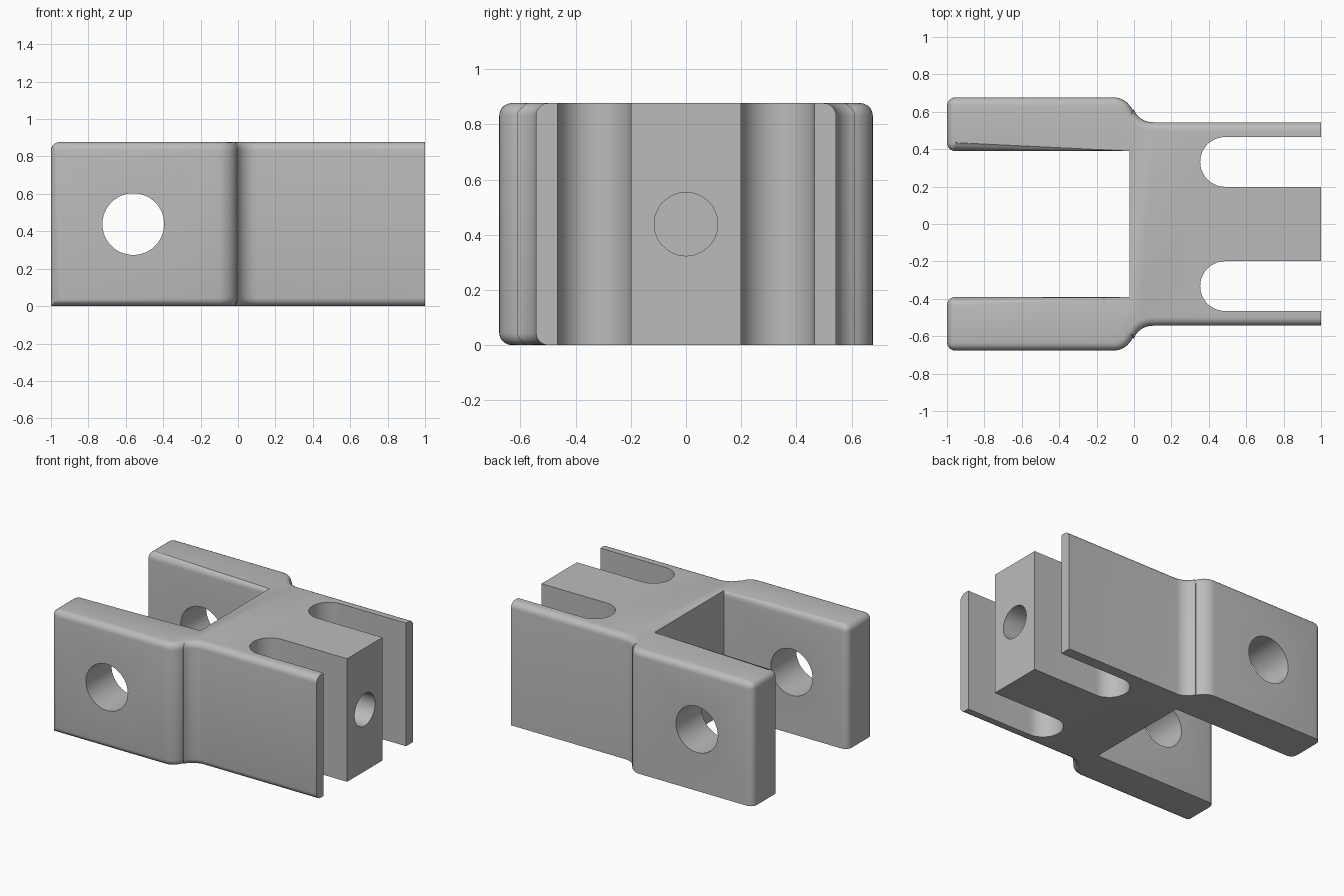
import bpy, bmesh
from math import cos, sin, radians, pi
from mathutils import Matrix

old = bpy.data.objects.get("Cube")
if old:
    bpy.data.objects.remove(old, do_unlink=True)

HEIGHT = 0.877
MID = HEIGHT / 2
ARM_OUT, ARM_IN, WALL_OUT = 0.677, 0.39, 0.544
POCKET_X = -0.025
FILLET = 0.045

metal = bpy.data.materials.new("plain grey")
metal.use_nodes = True
grey = (0.5, 0.5, 0.5, 1)
metal.diffuse_color = grey
metal.node_tree.nodes["Principled BSDF"].inputs["Base Color"].default_value = grey


def finish(bm, name):
    bmesh.ops.recalc_face_normals(bm, faces=bm.faces)
    mesh = bpy.data.meshes.new(name)
    bm.to_mesh(mesh)
    bm.free()
    mesh.materials.append(metal)
    obj = bpy.data.objects.new(name, mesh)
    bpy.context.collection.objects.link(obj)
    return obj


def arc(cx, cy, r, a0, a1, steps):
    angles = [radians(a0 + (a1 - a0) * i / steps) for i in range(steps + 1)]
    return [(cx + r * cos(a), cy + r * sin(a)) for a in angles]


def extrude(points, z0, z1):
    bm = bmesh.new()
    face = bm.faces.new([bm.verts.new((x, y, z0)) for x, y in points])
    result = bmesh.ops.extrude_face_region(bm, geom=[face])
    top = [v for v in result["geom"] if isinstance(v, bmesh.types.BMVert)]
    bmesh.ops.translate(bm, verts=top, vec=(0, 0, z1 - z0))
    bmesh.ops.recalc_face_normals(bm, faces=bm.faces)
    return bm


# Bracket outline: stepped flank with a soft shoulder, mirrored across y
R = 0.11
half = [(POCKET_X, ARM_IN), (-1, ARM_IN), (-1, ARM_OUT)]
half += arc(-0.11, ARM_OUT - R, R, 90, 22, 8)
half += arc(0.10, WALL_OUT + R, R, 202, 270, 8)
half += [(1, WALL_OUT)]
outline = half + [(x, -y) for x, y in reversed(half)]
bm = extrude(outline, 0, HEIGHT)


# Rounded edges: whole top rim except the cross wall and the far end,
# the arm tips, and the lower rim of the front flank
def is_rounded(edge):
    a, b = (v.co for v in edge.verts)
    mid = (a + b) / 2
    if abs(a.z - b.z) > 0.1:
        return mid.x < -0.99
    if abs(mid.y) < 0.1:
        return False
    if mid.z > MID:
        return True
    return mid.y < -0.5 and abs(a.x - b.x) > 0.001


bmesh.ops.bevel(bm, geom=[e for e in bm.edges if is_rounded(e)], offset=FILLET,
                offset_type='OFFSET', segments=5, profile=0.5,
                affect='EDGES', clamp_overlap=False)
body = finish(bm, "clevis_bracket")


# Cutters
def cylinder(name, radius, length, centre, axis):
    bm = bmesh.new()
    turn = Matrix.Rotation(pi / 2, 4, axis)
    bmesh.ops.create_cone(bm, cap_ends=True, segments=48, radius1=radius, radius2=radius,
                          depth=length, matrix=Matrix.Translation(centre) @ turn)
    return finish(bm, name)


cutters = [cylinder("arm_pin_cutter", 0.165, 2, (-0.56, 0, MID), 'X'),
           cylinder("end_bore_cutter", 0.115, 1, (1.1, 0, MID), 'Y')]
for side, label in ((1, "back"), (-1, "front")):
    slot = arc(0.487, side * 0.332, 0.133, 90, 270, 24)
    slot += [(1.2, slot[-1][1]), (1.2, slot[0][1])]
    cutters.append(finish(extrude(slot, -0.2, HEIGHT + 0.2), label + "_slot_cutter"))

bpy.context.view_layer.objects.active = body
body.select_set(True)
for cutter in cutters:
    cutter.hide_render = True
    mod = body.modifiers.new(cutter.name, 'BOOLEAN')
    mod.operation = 'DIFFERENCE'
    mod.solver = 'EXACT'
    mod.object = cutter
    bpy.ops.object.modifier_apply(modifier=mod.name)
    bpy.data.objects.remove(cutter, do_unlink=True)

bpy.ops.object.select_all(action='DESELECT')
body.select_set(True)
bpy.ops.object.shade_smooth_by_angle(angle=radians(30))
